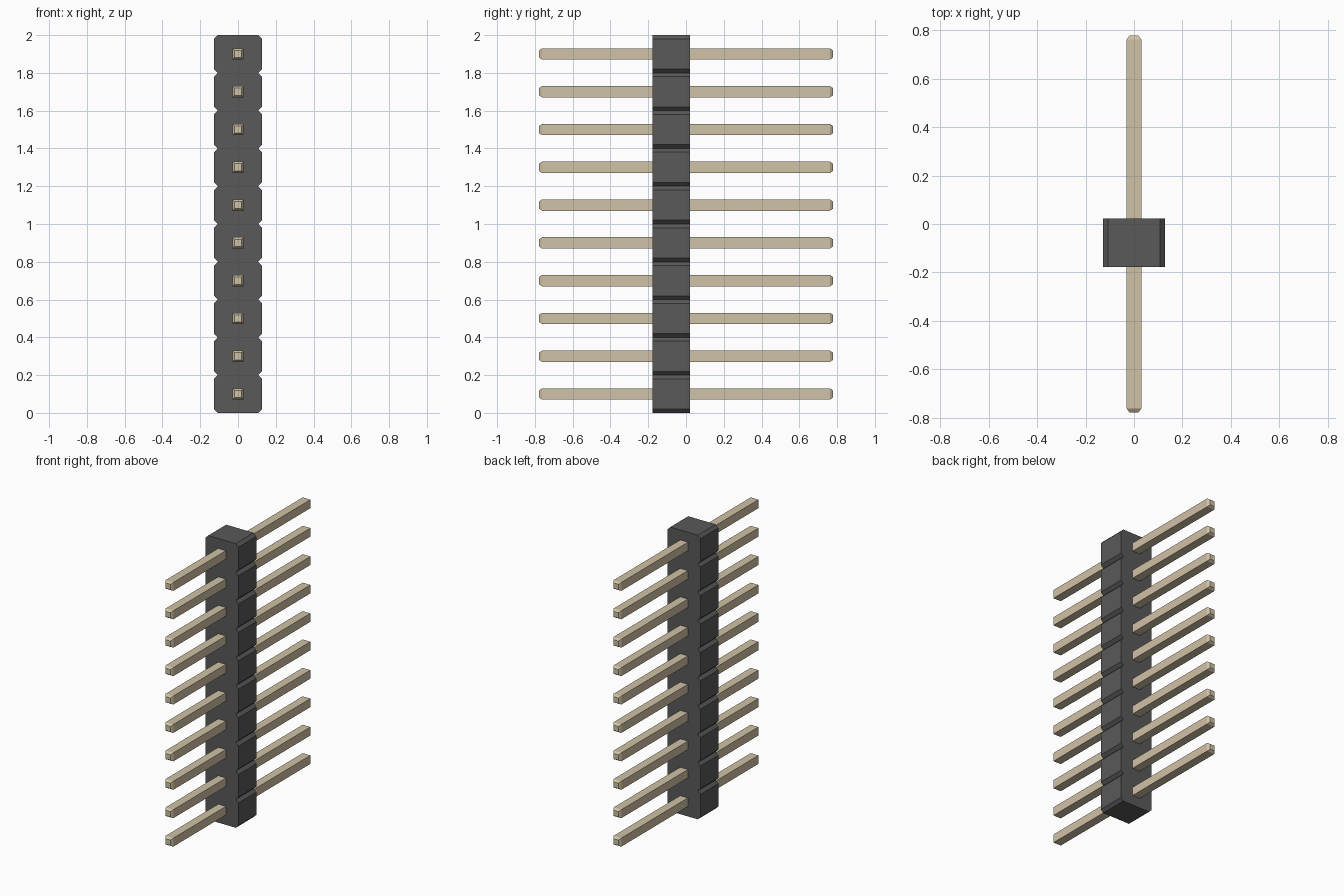
import bpy, bmesh

if "Cube" in bpy.data.objects:
    bpy.data.objects.remove(bpy.data.objects["Cube"])

COUNT, PITCH = 10, 0.2
HALF_W, CUT = 0.127, 0.02        # housing half width and corner chamfer
Y0, Y1 = -0.178, 0.022           # housing front and back
PIN, TIP, LEN, TAPER = 0.03, 0.019, 0.778, 0.016


def material(name, color):
    m = bpy.data.materials.new(name)
    m.diffuse_color = color
    m.use_nodes = True
    m.node_tree.nodes["Principled BSDF"].inputs["Base Color"].default_value = m.diffuse_color
    return m


def loft(name, rings, mat):
    """Skin a list of matching closed rings and cap both ends."""
    bm = bmesh.new()
    loops = [[bm.verts.new(p) for p in ring] for ring in rings]
    n = len(loops[0])
    for a, b in zip(loops, loops[1:]):
        for i in range(n):
            j = (i + 1) % n
            bm.faces.new((a[i], a[j], b[j], b[i]))
    bm.faces.new(loops[0][::-1])
    bm.faces.new(loops[-1])
    bmesh.ops.recalc_face_normals(bm, faces=bm.faces)
    mesh = bpy.data.meshes.new(name)
    bm.to_mesh(mesh)
    bm.free()
    mesh.materials.append(mat)
    obj = bpy.data.objects.new(name, mesh)
    bpy.context.collection.objects.link(obj)
    return obj


black = material("black_plastic", (0.1, 0.1, 0.1, 1))
gold = material("pale_gold", (0.63, 0.54, 0.38, 1))

# Housing: notched side profile, mirrored and extruded front to back
side = [(HALF_W - CUT, 0)]
for i in range(COUNT):
    z = i * PITCH
    side += [(HALF_W, z + CUT), (HALF_W, z + PITCH - CUT), (HALF_W - CUT, z + PITCH)]
outline = side + [(-x, z) for x, z in reversed(side)]
loft("housing", [[(x, y, z) for x, z in outline] for y in (Y0, Y1)], black)

# Pins: square bars with tapered tips at both ends
sections = [(-LEN, TIP), (-LEN + TAPER, PIN), (LEN - TAPER, PIN), (LEN, TIP)]
corners = [(-1, -1), (1, -1), (1, 1), (-1, 1)]
for i in range(COUNT):
    zc = (i + 0.5) * PITCH
    rings = [[(sx * r, y, zc + sz * r) for sx, sz in corners] for y, r in sections]
    loft(f"pin_{i + 1}", rings, gold)
